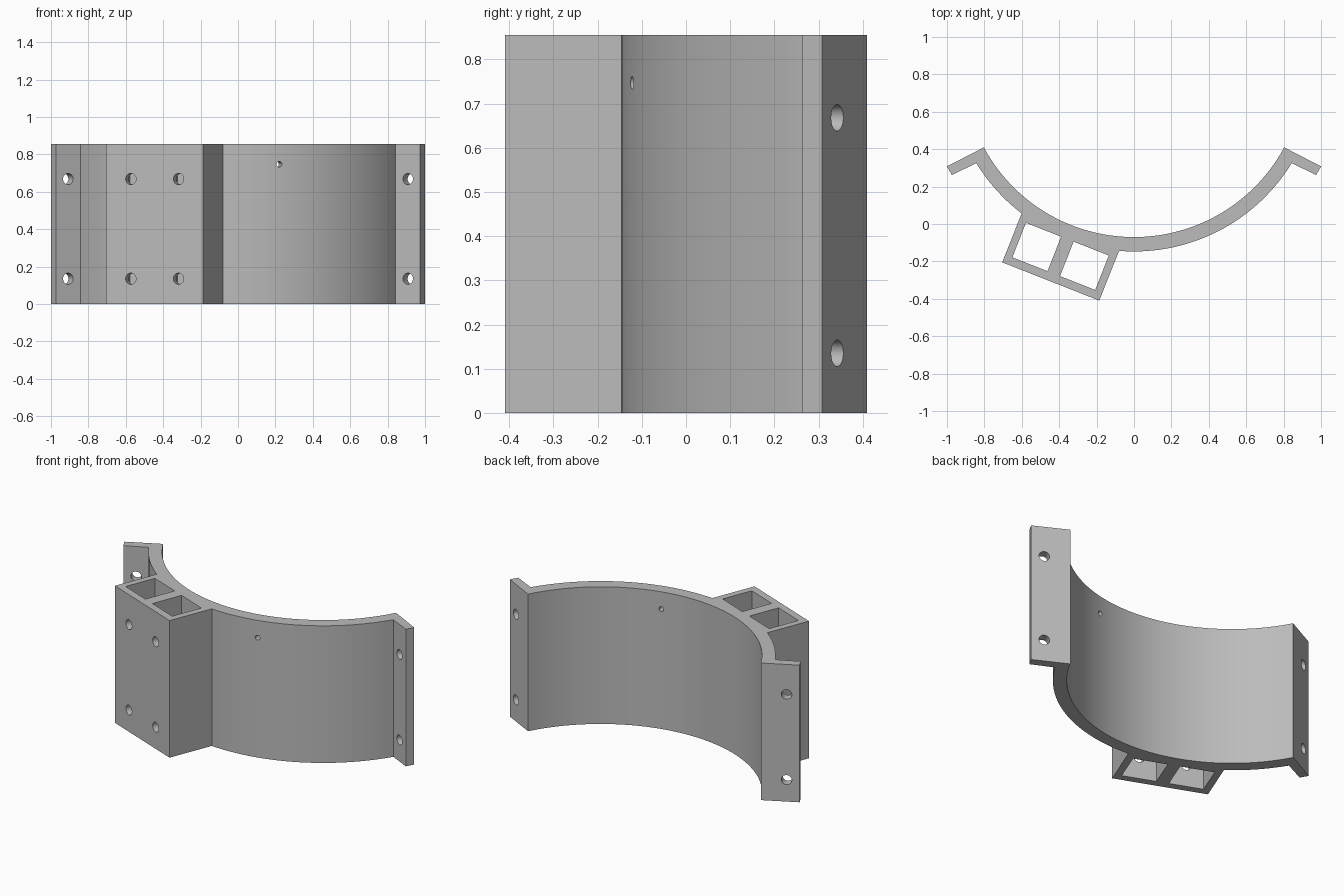
import bpy, bmesh, math
from mathutils import Vector, Matrix

if "Cube" in bpy.data.objects:
    bpy.data.objects.remove(bpy.data.objects["Cube"], do_unlink=True)

HEIGHT = 0.855
CENTRE_Y = 0.842            # axis of the curved shell
R_IN, R_OUT = 0.912, 0.989
HOLE_Z = (0.135, 0.668)

grey = bpy.data.materials.new("plain grey")
grey.use_nodes = True
colour = (0.5, 0.5, 0.5, 1)
grey.diffuse_color = colour
grey.node_tree.nodes["Principled BSDF"].inputs["Base Color"].default_value = colour


def make_object(name, bm):
    bmesh.ops.recalc_face_normals(bm, faces=bm.faces)
    mesh = bpy.data.meshes.new(name)
    bm.to_mesh(mesh)
    bm.free()
    mesh.materials.append(grey)
    obj = bpy.data.objects.new(name, mesh)
    bpy.context.collection.objects.link(obj)
    return obj


def prism(name, outline, z0, z1):
    bm = bmesh.new()
    face = bm.faces.new([bm.verts.new((p[0], p[1], z0)) for p in outline])
    top = bmesh.ops.extrude_face_region(bm, geom=[face])["geom"]
    bmesh.ops.translate(bm, vec=(0, 0, z1 - z0),
                        verts=[v for v in top if isinstance(v, bmesh.types.BMVert)])
    return make_object(name, bm)


def drill(name, point, direction, z, radius, depth):
    bm = bmesh.new()
    turn = Vector((direction[0], direction[1], 0)).to_track_quat('Z', 'Y')
    place = Matrix.Translation((point[0], point[1], z)) @ turn.to_matrix().to_4x4()
    bmesh.ops.create_cone(bm, cap_ends=True, segments=32, radius1=radius,
                          radius2=radius, depth=depth, matrix=place)
    return make_object(name, bm)


def arc(radius, start, end, steps):
    angles = [math.radians(start + (end - start) * i / steps) for i in range(steps + 1)]
    return [(radius * math.sin(a), CENTRE_Y - radius * math.cos(a)) for a in angles]


# Local frame of the tilted twin-socket box
tilt = math.radians(-21.5)
u = Vector((math.cos(tilt), math.sin(tilt)))
v = Vector((-u.y, u.x))
corner = Vector((-0.705, -0.205))
BOX_LENGTH = 0.558


def box_point(a, b):
    return corner + u * a + v * b


# Clamp outline: inner arc, right flange, outer arc with box, left flange
flange = [(1.0, 0.308), (0.974, 0.262)]
outline = arc(R_IN, -61.7, 61.7, 56)
outline += flange
outline += arc(R_OUT, 58.5, -4.65, 30)
outline += [box_point(BOX_LENGTH, 0), box_point(0, 0)]
outline += arc(R_OUT, -37.4, -58.5, 10)
outline += [(-x, y) for x, y in reversed(flange)]
body = prism("half_clamp_bracket", outline, 0, HEIGHT)

# Square sockets through the box
cutters = []
for a in (0.041, 0.315):
    cell = [box_point(a, 0.045), box_point(a + 0.202, 0.045),
            box_point(a + 0.202, 0.243), box_point(a, 0.243)]
    cutters.append(prism("socket_cutter", cell, -0.1, HEIGHT + 0.1))

# Bolt holes in the box front and in both flanges
for z in HOLE_Z:
    for a in (0.142, 0.416):
        cutters.append(drill("box_hole_cutter", box_point(a, 0.02), v, z, 0.03, 0.12))
    for side in (-1, 1):
        cutters.append(drill("flange_hole_cutter", (side * 0.922, 0.32),
                             (side * 0.46, 0.89), z, 0.03, 0.16))

# Small radial hole in the shell
pin = Vector((math.sin(0.225), -math.cos(0.225)))
cutters.append(drill("pin_hole_cutter", pin * 0.95 + Vector((0, CENTRE_Y)), pin,
                     0.747, 0.015, 0.2))

bpy.context.view_layer.objects.active = body
for cutter in cutters:
    cut = body.modifiers.new("cut", 'BOOLEAN')
    cut.operation, cut.solver, cut.object = 'DIFFERENCE', 'EXACT', cutter
    bpy.ops.object.modifier_apply(modifier=cut.name)
    bpy.data.objects.remove(cutter, do_unlink=True)

bpy.ops.object.select_all(action='DESELECT')
body.select_set(True)
bpy.ops.object.shade_smooth_by_angle(angle=math.radians(25))
